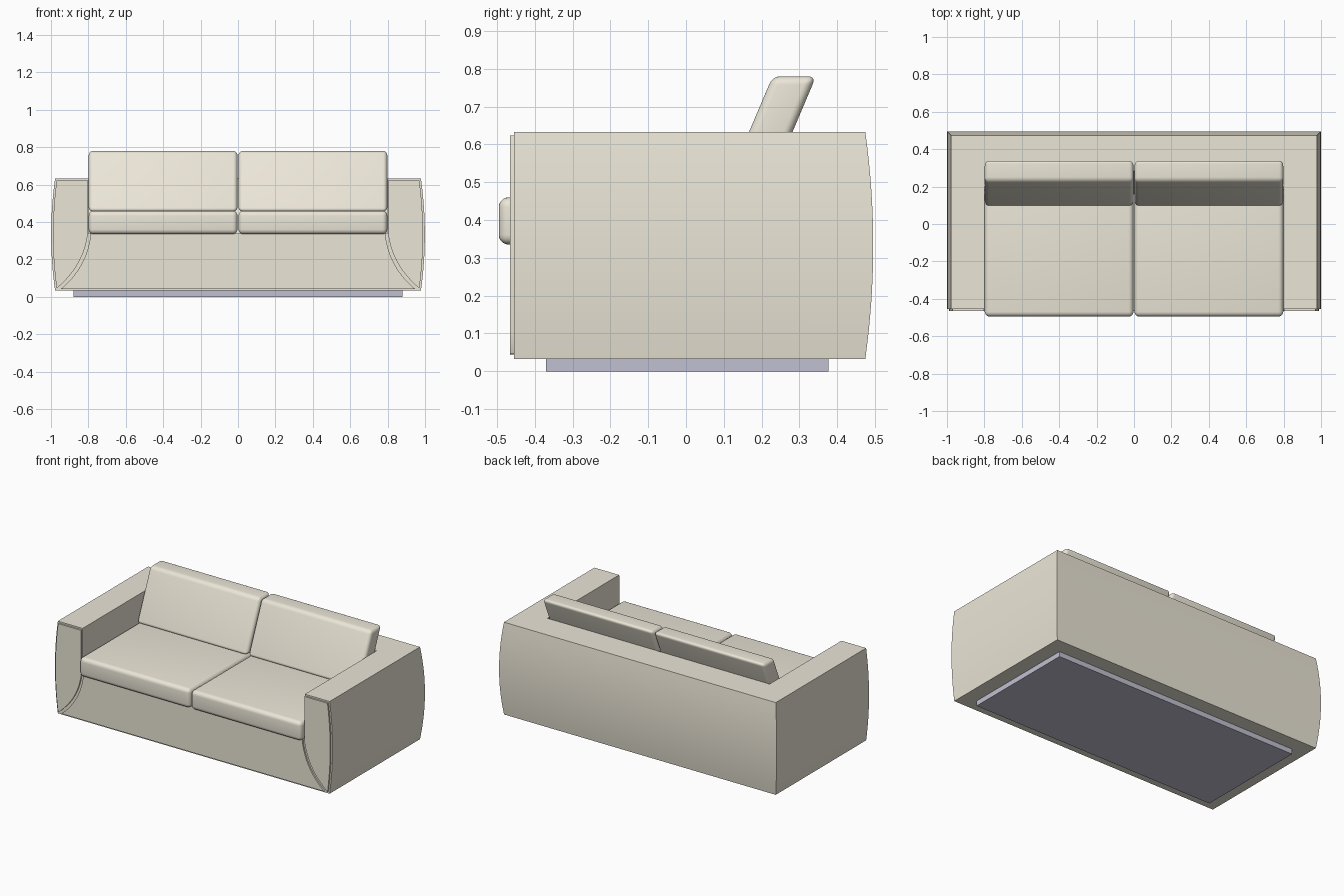
import bpy, bmesh, math

if "Cube" in bpy.data.objects:
    bpy.data.objects.remove(bpy.data.objects["Cube"])


def material(name, color):
    m = bpy.data.materials.new(name)
    m.diffuse_color = color
    m.use_nodes = True
    m.node_tree.nodes["Principled BSDF"].inputs["Base Color"].default_value = m.diffuse_color
    return m


cream = material("cream_fabric", (0.83, 0.79, 0.68, 1))
slate = material("slate_base", (0.53, 0.53, 0.64, 1))


def finish(bm, name, mat, smooth=True):
    bmesh.ops.recalc_face_normals(bm, faces=bm.faces)
    me = bpy.data.meshes.new(name)
    bm.to_mesh(me)
    bm.free()
    me.materials.append(mat)
    ob = bpy.data.objects.new(name, me)
    bpy.context.collection.objects.link(ob)
    if smooth:
        smooth_object(ob)
    return ob


def select(ob):
    bpy.ops.object.select_all(action='DESELECT')
    ob.select_set(True)
    bpy.context.view_layer.objects.active = ob


def smooth_object(ob):
    select(ob)
    bpy.ops.object.shade_smooth_by_angle(angle=math.radians(35))


def loft(rings):
    """Closed solid through rings of equal point count."""
    bm = bmesh.new()
    vs = [[bm.verts.new(p) for p in r] for r in rings]
    n = len(vs[0])
    for a, b in zip(vs, vs[1:]):
        for i in range(n):
            bm.faces.new((a[i], a[(i + 1) % n], b[(i + 1) % n], b[i]))
    bm.faces.new(vs[0])
    bm.faces.new(vs[-1])
    return bm


def prism_x(profile, x0, x1):
    return loft([[(x, y, z) for y, z in profile] for x in (x0, x1)])


def prism_y(profile, y0, y1):
    return loft([[(x, y, z) for x, z in profile] for y in (y0, y1)])


def cushion(name, profile, x0, x1, radius):
    bm = prism_x(profile, x0, x1)
    bmesh.ops.recalc_face_normals(bm, faces=bm.faces)
    bmesh.ops.bevel(bm, geom=bm.edges[:], offset=radius, segments=5,
                    profile=0.5, affect='EDGES')
    return finish(bm, name, cream)


def bulge(z):
    return 0.021 * (1 - ((z - 0.333) / 0.3) ** 2)


# Body with bowed sides and back
rings = []
for i in range(17):
    z = 0.033 + 0.6 * i / 16
    x, y = 0.978 + bulge(z), 0.474 + bulge(z)
    rings.append([(-x, -0.455, z), (x, -0.455, z), (x, y, z), (-x, y, z)])
body = finish(loft(rings), "body", cream, False)

# Seat recess with a raked backrest face
recess = [(-0.7, 0.34), (0.16, 0.34), (0.283, 0.633), (0.31, 0.7), (-0.7, 0.7)]
cutter = finish(prism_x(recess, -0.8, 0.8), "recess_cutter", cream, False)
cutter.hide_render = True
mod = body.modifiers.new("recess", 'BOOLEAN')
mod.operation = 'DIFFERENCE'
mod.solver = 'EXACT'
mod.object = cutter
select(body)
bpy.ops.object.modifier_apply(modifier=mod.name)
bpy.data.objects.remove(cutter)
smooth_object(body)


def sweep(p0, p1, p2, n=14):
    """Quadratic curve points."""
    pts = []
    for i in range(n + 1):
        t = i / n
        pts.append(tuple((1 - t) ** 2 * a + 2 * t * (1 - t) * b + t * t * c
                         for a, b, c in zip(p0, p1, p2)))
    return pts


# Raised front panels on the arms
inner = sweep((0.803, 0.34), (0.822, 0.17), (0.968, 0.046))
outer = [(0.968 + bulge(z), z) for z in (0.05 + 0.573 * i / 12 for i in range(13))]
arm = [(0.803, 0.623)] + inner + outer
for side, s in (("left", -1), ("right", 1)):
    finish(prism_y([(s * x, z) for x, z in arm], -0.465, -0.45),
           side + "_arm_panel", cream)

# Raised front rail between the arm panels
edge = sweep((0.787, 0.34), (0.806, 0.16), (0.946, 0.043))
rail = edge + [(-x, z) for x, z in reversed(edge)]
finish(prism_y(rail, -0.465, -0.45), "front_rail", cream)

# Seat and back cushions
seat = [(-0.495, 0.335), (0.24, 0.335), (0.24, 0.46), (-0.495, 0.46)]
back = [(0.092, 0.457), (0.207, 0.457), (0.344, 0.78), (0.229, 0.78)]
for side, x0, x1 in (("left", -0.798, -0.003), ("right", 0.003, 0.798)):
    cushion(side + "_seat_cushion", seat, x0, x1, 0.026)
    cushion(side + "_back_cushion", back, x0, x1, 0.022)

# Recessed plinth base
plinth = [(-0.37, 0), (0.377, 0), (0.377, 0.04), (-0.37, 0.04)]
finish(prism_x(plinth, -0.88, 0.88), "base", slate, False)
